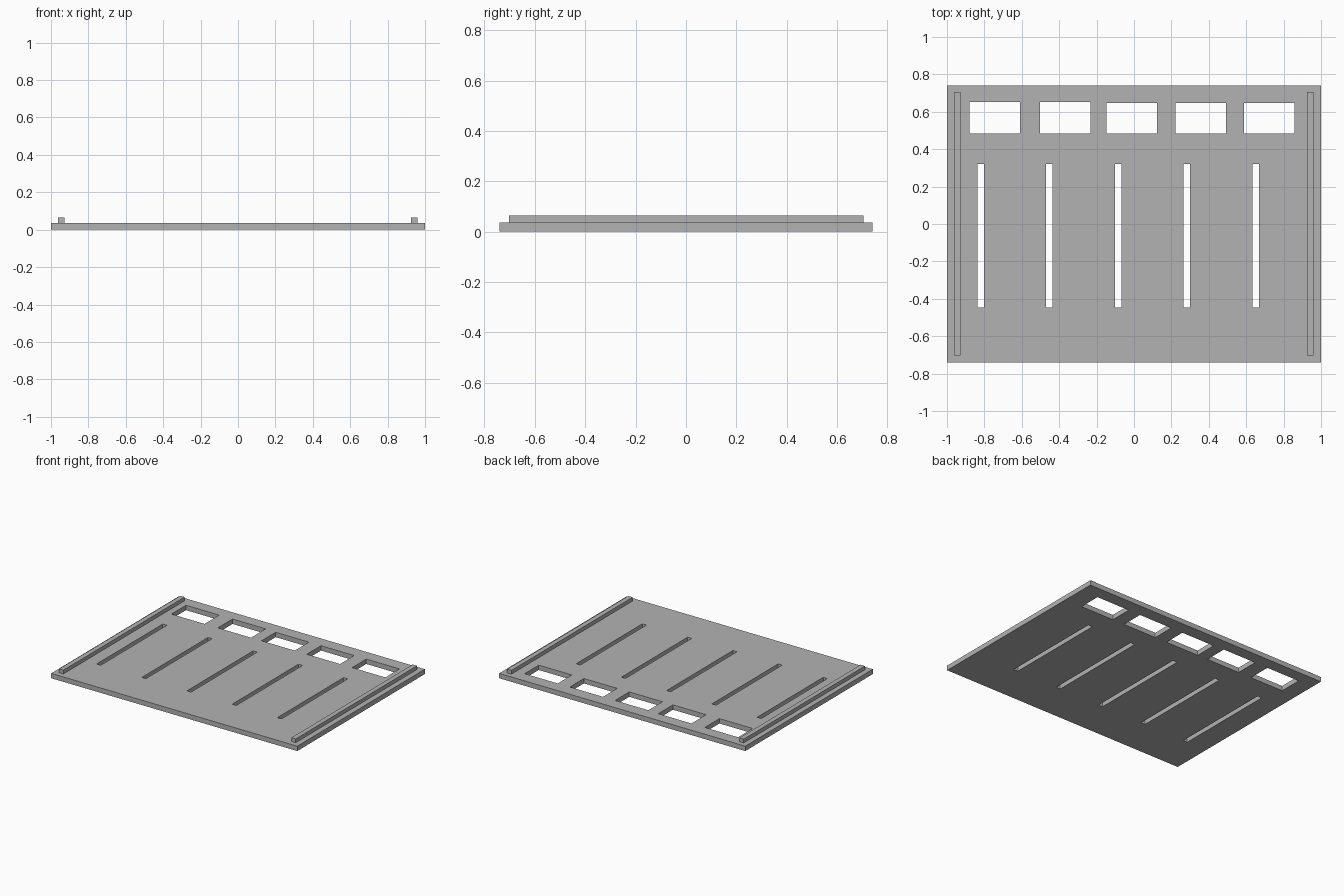
import bpy

cube = bpy.data.objects.get("Cube")
if cube:
    bpy.data.objects.remove(cube, do_unlink=True)

grey = bpy.data.materials.new("plain grey")
grey.use_nodes = True
colour = (0.45, 0.45, 0.45, 1)
grey.diffuse_color = colour
grey.node_tree.nodes["Principled BSDF"].inputs["Base Color"].default_value = colour


def box(name, x, y, z):
    """Box spanning the given (low, high) pair on each axis."""
    spans = (x, y, z)
    bpy.ops.mesh.primitive_cube_add(size=1, location=[(a + b) / 2 for a, b in spans])
    ob = bpy.context.object
    ob.name = name
    ob.scale = [b - a for a, b in spans]
    bpy.ops.object.transform_apply(location=False, rotation=False, scale=True)
    ob.data.materials.append(grey)
    return ob


THICK = 0.036
THROUGH = (-0.1, 0.1)

# Base plate
plate = box("base_plate", (-1, 1), (-0.74, 0.74), (0, THICK))

# Openings: a row of windows at the back, a row of long slots ahead of them
cutters = []
for i, x in enumerate((-0.88, -0.502, -0.147, 0.221, 0.589)):
    top = 0.653 if i < 2 else 0.647
    cutters.append(box("window_cutter", (x, x + 0.27), (0.483, top), THROUGH))
for i in range(5):
    x = -0.82 + i * 0.3675
    cutters.append(box("slot_cutter", (x - 0.017, x + 0.017), (-0.447, 0.322), THROUGH))

for cutter in cutters:
    cutter.hide_render = True
    cut = plate.modifiers.new("cut", "BOOLEAN")
    cut.operation = "DIFFERENCE"
    cut.solver = "EXACT"
    cut.object = cutter

# Bake the openings into the plate, then drop the cutters
bpy.context.view_layer.update()
graph = bpy.context.evaluated_depsgraph_get()
mesh = bpy.data.meshes.new_from_object(plate.evaluated_get(graph))
plate.modifiers.clear()
plate.data = mesh
for cutter in cutters:
    bpy.data.objects.remove(cutter, do_unlink=True)

# Side rails
for name, x in (("right_rail", -0.945), ("left_rail", 0.943)):
    box(name, (x - 0.0175, x + 0.0175), (-0.702, 0.705), (THICK, 0.064))
